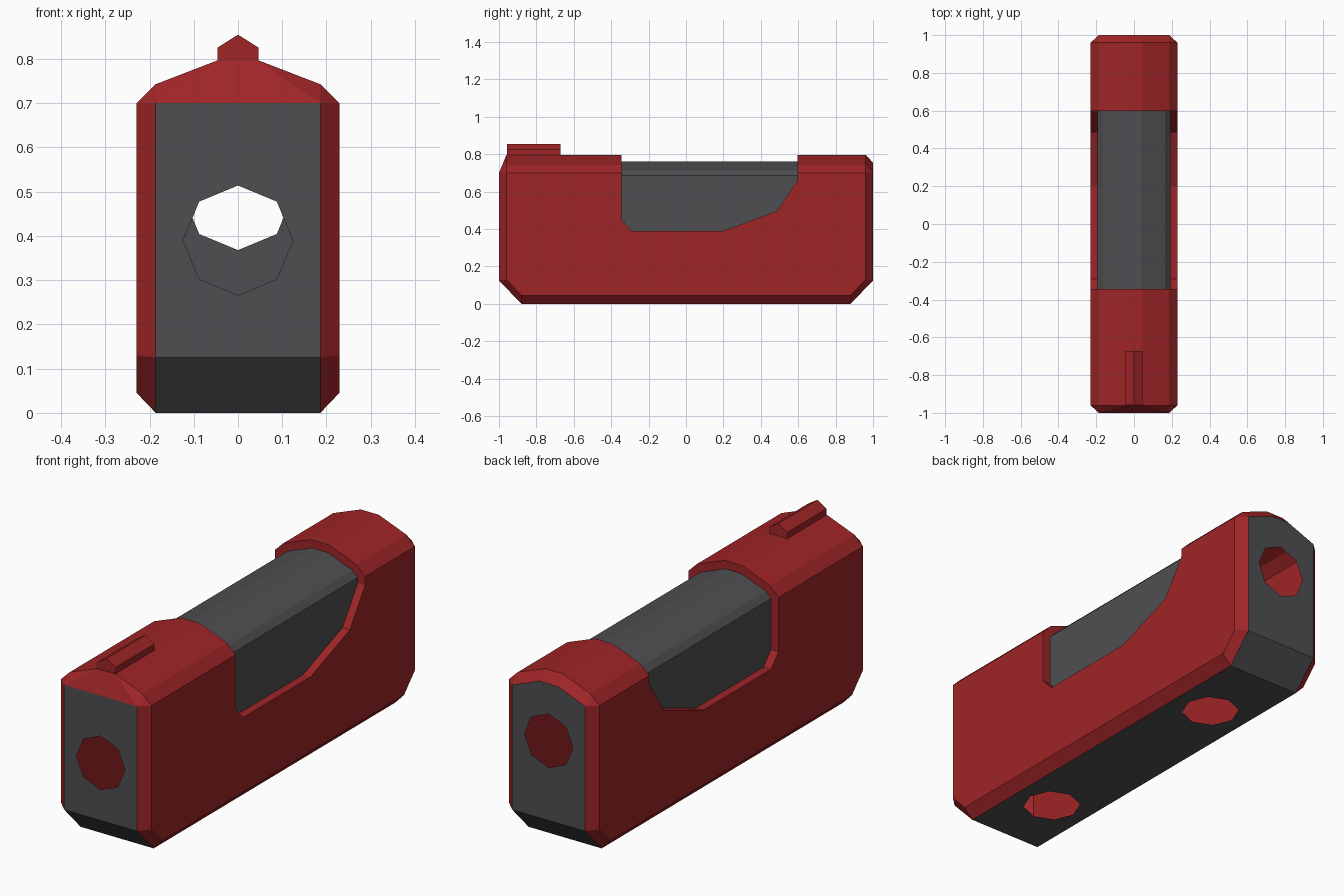
import bpy, bmesh, math
from mathutils import Vector

if "Cube" in bpy.data.objects:
    bpy.data.objects.remove(bpy.data.objects["Cube"])


def material(name, rgb):
    m = bpy.data.materials.new(name)
    m.diffuse_color = (*rgb, 1)
    m.use_nodes = True
    m.node_tree.nodes["Principled BSDF"].inputs["Base Color"].default_value = m.diffuse_color
    return m


RED = material("red_shell", (0.345, 0.018, 0.020))
GREY = material("dark_grey", (0.078, 0.078, 0.085))


def finish(name, bm):
    bmesh.ops.recalc_face_normals(bm, faces=bm.faces)
    me = bpy.data.meshes.new(name)
    bm.to_mesh(me)
    bm.free()
    ob = bpy.data.objects.new(name, me)
    bpy.context.collection.objects.link(ob)
    me.materials.append(RED)
    me.materials.append(GREY)
    return ob


def hull(name, half_points):
    """Convex solid from points mirrored across x = 0."""
    bm = bmesh.new()
    for x, y, z in half_points:
        for s in (1, -1):
            bm.verts.new((s * x, y, z))
    bmesh.ops.convex_hull(bm, input=bm.verts[:])
    bmesh.ops.dissolve_limit(bm, angle_limit=math.radians(1), verts=bm.verts[:], edges=bm.edges[:])
    return finish(name, bm)


def prism(name, points, direction):
    """Closed solid from one polygon swept along a direction."""
    bm = bmesh.new()
    face = bm.faces.new([bm.verts.new(p) for p in points])
    ext = bmesh.ops.extrude_face_region(bm, geom=[face], use_keep_orig=True)
    moved = [g for g in ext["geom"] if isinstance(g, bmesh.types.BMVert)]
    bmesh.ops.translate(bm, verts=moved, vec=direction)
    return finish(name, bm)


def cut(target, cutter):
    mod = target.modifiers.new("cut", "BOOLEAN")
    mod.operation, mod.solver, mod.object = "DIFFERENCE", "EXACT", cutter
    bpy.context.view_layer.objects.active = target
    bpy.ops.object.modifier_apply(modifier=mod.name)
    bpy.data.objects.remove(cutter)


# Chamfered body
points = []
for s in (-1, 1):
    points += [(0.186, s * 0.88, 0), (0.23, s * 0.88, 0.046),
               (0.23, s * 0.96, 0.13), (0.23, s * 0.96, 0.70),
               (0.186, s * 0.96, 0.743), (0.046, s * 0.96, 0.797),
               (0.186, s, 0.125), (0.186, s, 0.70)]
points.append((0.046, 1, 0.755))
body = hull("body_shell", points)

# Recessed window wrapping over the top, with the core left standing
core = hull("core", [(x, y, z) for y in (-0.5, 0.8) for x, z in
                     ((0.192, 0.2), (0.192, 0.685), (0.165, 0.712), (0.040, 0.760))])
window = prism("window", [(-0.5, y, z) for y, z in
                          ((-0.345, 1), (-0.345, 0.45), (-0.29, 0.39), (0.2, 0.39),
                           (0.487, 0.497), (0.597, 0.66), (0.597, 1))], (1, 0, 0))
cut(window, core)
cut(body, window)

# Octagonal openings in the ends and the bottom
holes = [(Vector((0, -1, 0.39)), Vector((0, 1, 0))),
         (Vector((0, 1, 0.492)), Vector((0, -1, 0))),
         (Vector((0, -0.56, 0)), Vector((0, 0, 1))),
         (Vector((0, 0.52, 0)), Vector((0, 0, 1)))]
for centre, inward in holes:
    side = Vector((1, 0, 0))
    up = inward.cross(side)
    ring = [centre - inward * 0.05 + 0.124 * (side * math.cos(i * math.pi / 4) + up * math.sin(i * math.pi / 4))
            for i in range(8)]
    cut(body, prism("opening", ring, inward * 0.1))

# Open the holes into the hollow inside and colour the faces
bm = bmesh.new()
bm.from_mesh(body.data)
bm.normal_update()
pits = []
for f in bm.faces:
    c, n = f.calc_center_median(), f.normal
    for centre, inward in holes:
        d = c - centre
        depth = d.dot(inward)
        if 0.002 < depth < 0.06 and (d - inward * depth).length < 0.14:
            pits.append(f)
            break
    end_plate = abs(n.y) > 0.98 and abs(c.y) > 0.99
    base = n.z < -0.5 and abs(n.x) < 0.1
    in_window = -0.345 < c.y < 0.597
    core_side = in_window and abs(n.x) > 0.3 and abs(c.x) < 0.2
    core_top = in_window and n.z > 0.3 and c.z > 0.67
    f.material_index = int(end_plate or base or core_side or core_top)
    f.smooth = False
bmesh.ops.delete(bm, geom=pits, context="FACES")
bm.to_mesh(body.data)
bm.free()

# Raised ridge on the front of the roof
prism("top_ridge", [(x, -0.957, z) for x, z in
                    ((-0.046, 0.785), (0.046, 0.785), (0.046, 0.826), (0, 0.855), (-0.046, 0.826))],
      (0, 0.285, 0))
